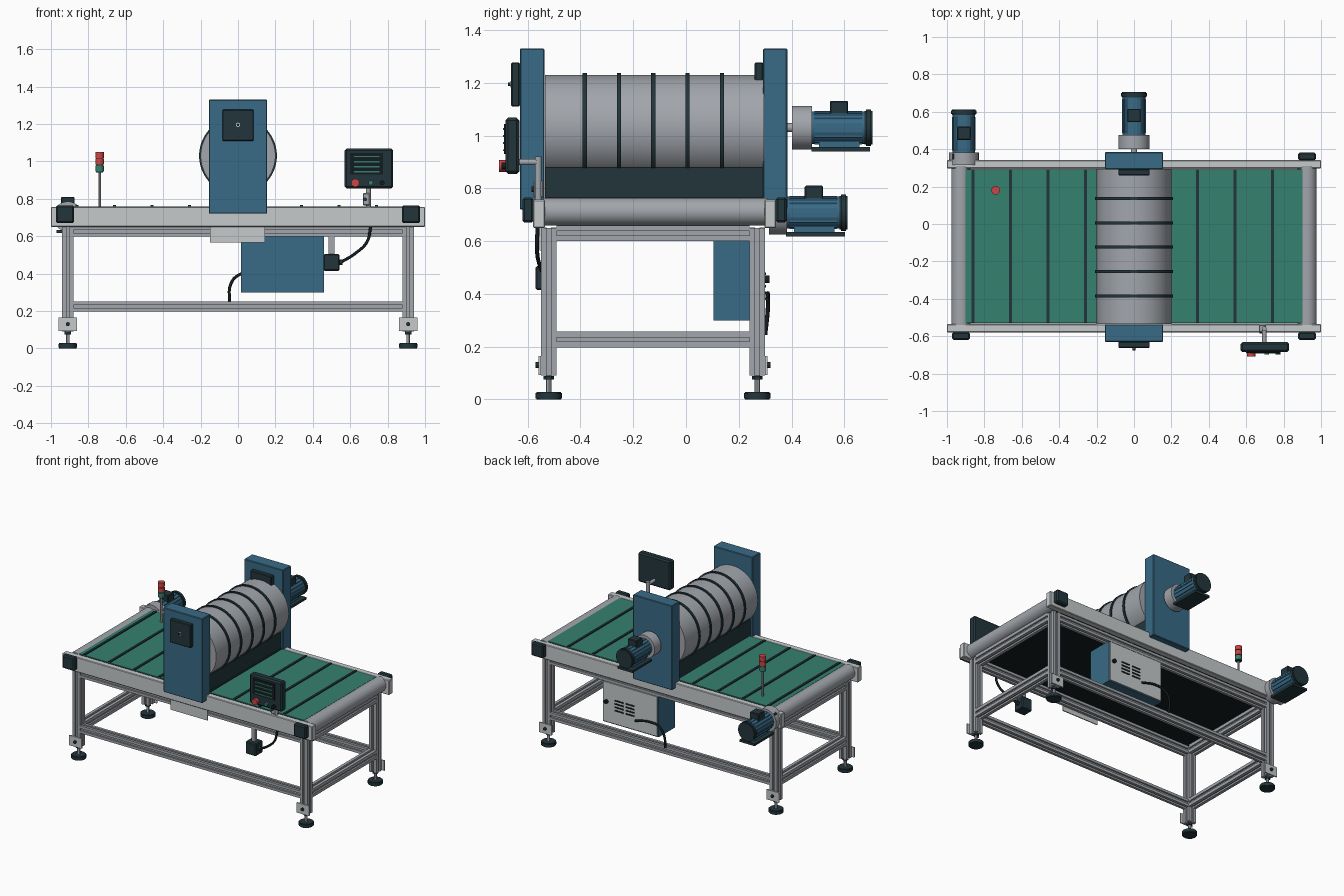
import bpy, bmesh, math
from mathutils import Vector, Matrix

if "Cube" in bpy.data.objects:
    bpy.data.objects.remove(bpy.data.objects["Cube"])


def material(name, rgb):
    m = bpy.data.materials.new(name)
    m.use_nodes = True
    m.diffuse_color = (*rgb, 1)
    m.node_tree.nodes["Principled BSDF"].inputs["Base Color"].default_value = (*rgb, 1)
    return m


BLUE = material("steel blue", (0.04, 0.145, 0.24))
GREEN = material("belt green", (0.036, 0.22, 0.16))
DARK = material("dark slate", (0.016, 0.036, 0.044))
GREY = material("brushed grey", (0.36, 0.38, 0.41))
LIGHT = material("light grey", (0.56, 0.59, 0.60))
RED = material("signal red", (0.6, 0.06, 0.06))
BLACK = material("rubber black", (0.007, 0.012, 0.015))

AXES = {"X": Matrix.Rotation(math.pi / 2, 4, "Y"),
        "Y": Matrix.Rotation(-math.pi / 2, 4, "X"),
        "Z": Matrix.Identity(4)}


def finish(name, bm, mat, smooth=False):
    bmesh.ops.recalc_face_normals(bm, faces=bm.faces)
    me = bpy.data.meshes.new(name)
    bm.to_mesh(me)
    bm.free()
    ob = bpy.data.objects.new(name, me)
    bpy.context.collection.objects.link(ob)
    me.materials.append(mat)
    if smooth:
        bpy.ops.object.select_all(action="DESELECT")
        ob.select_set(True)
        bpy.context.view_layer.objects.active = ob
        bpy.ops.object.shade_smooth_by_angle()
    return ob


def box(name, x, y, z, mat, bevel=0):
    """Box given by its (low, high) extent on each axis."""
    bm = bmesh.new()
    bmesh.ops.create_cube(bm, size=1)
    for v in bm.verts:
        v.co = Vector([(a + b) / 2 + c * (b - a) for (a, b), c in zip((x, y, z), v.co)])
    if bevel:
        bmesh.ops.bevel(bm, geom=bm.edges[:], offset=bevel, segments=1, affect="EDGES")
    return finish(name, bm, mat)


def rod(name, axis, start, length, r, mat, sides=32, bevel=0):
    """Cylinder running from start along an axis."""
    bm = bmesh.new()
    bmesh.ops.create_cone(bm, cap_ends=True, segments=sides, radius1=r, radius2=r, depth=length)
    if bevel:
        rims = [e for e in bm.edges if abs(e.verts[0].co.z - e.verts[1].co.z) < 1e-6]
        bmesh.ops.bevel(bm, geom=rims, offset=bevel, segments=2, affect="EDGES")
    bmesh.ops.translate(bm, verts=bm.verts, vec=(0, 0, length / 2))
    bmesh.ops.transform(bm, verts=bm.verts, matrix=Matrix.Translation(start) @ AXES[axis])
    return finish(name, bm, mat, True)


def beam(name, axis, start, length, mat=GREY, h=0.03, slot=0.008, depth=0.012):
    """Square extrusion with a slot along each side."""
    side = [(-h, -h), (-slot, -h), (-slot, depth - h), (slot, depth - h), (slot, -h)]
    bm = bmesh.new()
    ring = []
    for k in range(4):
        turn = Matrix.Rotation(k * math.pi / 2, 4, "Z")
        ring += [bm.verts.new(turn @ Vector((a, b, 0))) for a, b in side]
    face = bm.faces.new(ring)
    new = bmesh.ops.extrude_face_region(bm, geom=[face])["geom"]
    bmesh.ops.translate(bm, verts=[g for g in new if isinstance(g, bmesh.types.BMVert)],
                        vec=(0, 0, length))
    bmesh.ops.transform(bm, verts=bm.verts, matrix=Matrix.Translation(start) @ AXES[axis])
    return finish(name, bm, mat)


def cable(name, points, r=0.008):
    cu = bpy.data.curves.new(name, "CURVE")
    cu.dimensions = "3D"
    cu.bevel_depth = r
    cu.bevel_resolution = 2
    cu.use_fill_caps = True
    sp = cu.splines.new("BEZIER")
    sp.bezier_points.add(len(points) - 1)
    for bp, p in zip(sp.bezier_points, points):
        bp.co = p
        bp.handle_left_type = bp.handle_right_type = "AUTO"
    cu.materials.append(BLACK)
    ob = bpy.data.objects.new(name, cu)
    bpy.context.collection.objects.link(ob)


def motor(name, x, y, z, length):
    """Ribbed motor running back from y, with terminal box, foot and fan cover."""
    rod(name + "_body", "Y", (x, y, z), length, 0.061, BLUE)
    for k in range(16):
        a = (k + 0.5) * math.pi / 8
        c, s = 0.06 * math.cos(a), 0.06 * math.sin(a)
        box(name + "_rib", (x + c - 0.004, x + c + 0.004), (y + 0.012, y + length - 0.01),
            (z + s - 0.004, z + s + 0.004), BLUE)
    rod(name + "_fan_cover", "Y", (x, y + length, z), 0.03, 0.069, DARK, bevel=0.006)
    box(name + "_terminal_box", (x - 0.036, x + 0.036), (y + 0.07, y + 0.14),
        (z + 0.05, z + 0.102), DARK, 0.004)
    box(name + "_foot", (x - 0.06, x + 0.06), (y, y + length + 0.02), (z - 0.09, z - 0.074), DARK)
    box(name + "_foot_web", (x - 0.03, x + 0.03), (y + 0.03, y + length - 0.02),
        (z - 0.076, z - 0.05), BLUE)


# Legs, levelling feet and brackets
for x in (-0.91, 0.91):
    for y, out in ((-0.52, -1), (0.27, 1)):
        beam("leg", "Z", (x, y, 0.09), 0.56)
        rod("foot_pad", "Z", (x, y, 0), 0.028, 0.05, DARK, bevel=0.004)
        rod("foot_stem", "Z", (x, y, 0.02), 0.08, 0.01, GREY, 12)
        rod("foot_nut", "Z", (x, y, 0.075), 0.014, 0.02, DARK, 6)
        p = y + out * 0.03
        box("leg_bracket", (x - 0.05, x + 0.05), sorted((p, p + out * 0.009)), (0.093, 0.165), LIGHT)
        rod("bracket_bolt", "Y", (x, min(p, p + out * 0.02), 0.13), 0.02, 0.011, DARK, 12)
    for z in (0.227, 0.63):
        beam("side_beam", "Y", (x, -0.49, z), 0.73)
for y in (-0.52, 0.27):
    for z in (0.223, 0.624):
        beam("long_beam", "X", (-0.88, y, z), 1.76, h=0.027)

# Conveyor rails, belt and rollers
box("front_rail", (-1, 1), (-0.58, -0.535), (0.65, 0.757), LIGHT, 0.004)
box("back_rail", (-1, 1), (0.297, 0.342), (0.65, 0.757), LIGHT, 0.004)
box("belt_core", (-0.9, 0.9), (-0.53, 0.292), (0.662, 0.754), BLACK)
box("belt_top", (-0.9, 0.9), (-0.53, 0.292), (0.754, 0.759), GREEN)
for k in range(9):
    x = -0.86 + 0.2 * k
    box("belt_cleat", (x - 0.008, x + 0.008), (-0.53, 0.292), (0.757, 0.766), DARK)
for x in (-0.925, 0.925):
    rod("end_roller", "Y", (x, -0.54, 0.712), 0.85, 0.052, GREY)
    box("front_bearing_cap", (x - 0.048, x + 0.048), (-0.62, -0.578), (0.67, 0.765), DARK, 0.008)
    box("back_bearing_cap", (x - 0.048, x + 0.048), (0.34, 0.382), (0.67, 0.765), DARK, 0.008)

# Drum with rings, side plates and lower shroud
rod("drum", "Y", (0, -0.535, 1.03), 0.83, 0.2, GREY, 64)
for k in range(5):
    rod("drum_ring", "Y", (0, -0.392 + 0.13 * k, 1.03), 0.016, 0.208, DARK, 64)
box("drum_shroud", (-0.14, 0.14), (-0.535, 0.295), (0.762, 0.88), DARK)
box("front_side_plate", (-0.156, 0.156), (-0.63, -0.536), (0.72, 1.33), BLUE, 0.004)
box("back_side_plate", (-0.156, 0.156), (0.292, 0.384), (0.72, 1.33), BLUE, 0.004)
for y in (-0.663, 0.26):
    box("bearing_block", (-0.084, 0.084), (y, y + 0.034), (1.11, 1.278), DARK, 0.005)
rod("bearing_ring", "Y", (0, -0.666, 1.195), 0.004, 0.012, LIGHT, 16)
rod("bearing_pin", "Y", (0, -0.675, 1.195), 0.012, 0.007, DARK, 12)

# Drives
rod("drum_drive_shaft", "Y", (0, 0.38, 1.03), 0.03, 0.017, GREY, 16)
rod("drum_gearbox", "Y", (0, 0.402, 1.03), 0.075, 0.083, GREY)
motor("drum_motor", 0, 0.475, 1.03, 0.202)
rod("belt_gearbox", "Y", (-0.91, 0.315, 0.705), 0.068, 0.08, GREY)
motor("belt_motor", -0.91, 0.38, 0.708, 0.202)

# Signal tower
rod("signal_pole", "Z", (-0.74, 0.18, 0.757), 0.19, 0.007, GREY, 12)
rod("signal_core", "Z", (-0.74, 0.18, 0.94), 0.108, 0.019, DARK, 20)
for k, mat in enumerate((GREEN, RED, RED)):
    rod("signal_lamp", "Z", (-0.74, 0.18, 0.945 + 0.037 * k), 0.032, 0.023, mat, 20)

# Control panel on its post
box("control_panel", (0.57, 0.83), (-0.685, -0.632), (0.855, 1.068), DARK, 0.01)
box("panel_screen", (0.6, 0.775), (-0.69, -0.684), (0.93, 1.045), BLACK)
for k in range(4):
    box("screen_line", (0.62, 0.757), (-0.693, -0.689), (0.941 + 0.027 * k, 0.948 + 0.027 * k), GREEN)
rod("stop_button", "Y", (0.627, -0.708, 0.885), 0.025, 0.022, RED, 20)
rod("start_button", "Y", (0.71, -0.699, 0.885), 0.016, 0.013, GREEN, 16)
rod("mode_button", "Y", (0.77, -0.699, 0.885), 0.016, 0.013, BLACK, 16)
rod("panel_post", "Z", (0.697, -0.56, 0.755), 0.165, 0.013, GREY, 16)
rod("panel_arm", "Y", (0.697, -0.635, 0.9), 0.078, 0.012, GREY, 16)
box("post_clamp", (0.667, 0.705), (-0.578, -0.54), (0.765, 0.83), GREY, 0.004)
rod("clamp_knob", "Y", (0.68, -0.585, 0.797), 0.012, 0.01, DARK, 12)

# Junction box with bracket and cable
box("junction_box", (0.457, 0.542), (-0.57, -0.49), (0.415, 0.505), DARK, 0.006)
box("junction_bracket", (0.485, 0.515), (-0.54, -0.52), (0.5, 0.61), GREY)
rod("cable_gland", "X", (0.54, -0.53, 0.46), 0.018, 0.015, DARK, 12)
cable("panel_cable", [(0.55, -0.53, 0.46), (0.63, -0.555, 0.51), (0.69, -0.565, 0.57), (0.71, -0.562, 0.655)])
box("drip_plate", (-0.15, 0.145), (-0.556, -0.549), (0.565, 0.65), LIGHT)

# Electrical cabinet with vented door
box("cabinet", (0.015, 0.46), (0.105, 0.292), (0.3, 0.6), BLUE)
box("cabinet_door", (0.022, 0.453), (0.292, 0.3), (0.307, 0.593), LIGHT)
for x in (0.2, 0.29):
    for k in range(4):
        z = 0.4 + 0.024 * k
        box("door_vent", (x, x + 0.07), (0.299, 0.303), (z, z + 0.01), BLACK)
rod("door_latch", "Y", (0.425, 0.298, 0.455), 0.018, 0.014, BLACK, 16)
cable("supply_cable", [(0.19, 0.308, 0.38), (0.08, 0.31, 0.402), (0, 0.31, 0.39),
                       (-0.04, 0.31, 0.34), (-0.045, 0.3, 0.245)])
